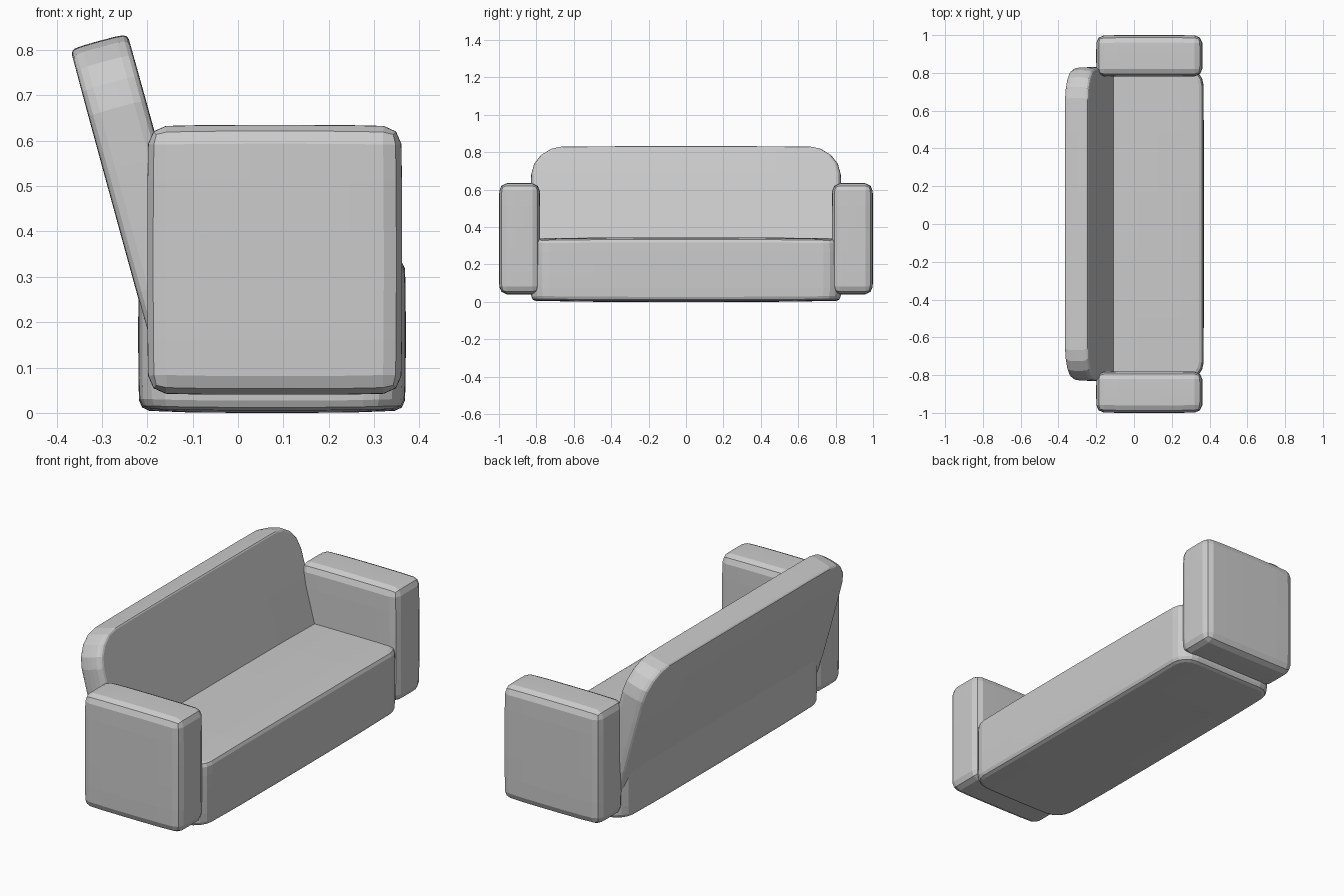
import bpy, bmesh, math
from mathutils import Matrix, Vector

cube = bpy.data.objects.get("Cube")
if cube:
    bpy.data.objects.remove(cube, do_unlink=True)

GREY = (0.6, 0.6, 0.6, 1.0)
fabric = bpy.data.materials.new("grey fabric")
fabric.use_nodes = True
fabric.diffuse_color = GREY
fabric.node_tree.nodes["Principled BSDF"].inputs["Base Color"].default_value = GREY


def cushion(name, size, centre, corner_axis, corner, rim, bulge, tilt=0, only_top=False):
    """Soft box: corners along one axis rounded first, then every rim, then puffed out."""
    bm = bmesh.new()
    bmesh.ops.create_cube(bm, size=1, matrix=Matrix.Diagonal((*size, 1)))

    def round_edges(edges, width, segments):
        bmesh.ops.bevel(bm, geom=edges, offset=width, offset_type='OFFSET',
                        segments=segments, profile=0.5, affect='EDGES', clamp_overlap=True)

    # large corner rounding
    if corner:
        edges = []
        for e in bm.edges:
            d = (e.verts[1].co - e.verts[0].co).normalized()
            mid = (e.verts[0].co + e.verts[1].co) / 2
            if abs(d[corner_axis]) > 0.9 and (mid.z > 0 or not only_top):
                edges.append(e)
        round_edges(edges, corner, 4)
    # soft rims
    round_edges([e for e in bm.edges if e.calc_face_angle(0) > 0.7], rim, 2)
    # extra loops across the broad faces
    for axis in range(3):
        for f in (-0.3, -0.1, 0.1, 0.3):
            normal = Vector([float(i == axis) for i in range(3)])
            bmesh.ops.bisect_plane(bm, geom=bm.verts[:] + bm.edges[:] + bm.faces[:],
                                   plane_co=normal * f * size[axis], plane_no=normal)
    # pull edges in a little so faces puff outward
    for v in bm.verts:
        t = [2 * v.co[i] / size[i] for i in range(3)]
        for i in range(3):
            fall = sum(t[j] ** 4 for j in range(3) if j != i) / 2
            v.co[i] -= bulge[i] * t[i] * fall
    bmesh.ops.recalc_face_normals(bm, faces=bm.faces[:])
    mesh = bpy.data.meshes.new(name)
    bm.to_mesh(mesh)
    bm.free()
    mesh.materials.append(fabric)
    obj = bpy.data.objects.new(name, mesh)
    obj.location = centre
    obj.rotation_euler.y = tilt
    bpy.context.collection.objects.link(obj)
    return obj


# seat base
cushion("seat", (0.59, 1.66, 0.345), (0.075, 0, 0.1725), 2, 0.09, 0.022, (0.006, 0.01, 0.012))

# leaning backrest with rounded upper corners
lean = math.radians(-15.3)
up = Vector((math.sin(lean), 0, math.cos(lean)))
length = 0.7
centre = Vector((-0.307, 0, 0.82)) - up * length / 2
cushion("backrest", (0.132, 1.66, length), centre, 0, 0.15, 0.01,
        (0.002, 0.03, 0.008), lean, only_top=True)

# armrests
for side, y in (("left", 0.89), ("right", -0.89)):
    cushion(side + "_armrest", (0.562, 0.22, 0.595), (0.081, y, 0.3375), 2, 0, 0.038,
            (0.006, 0.006, 0.008))
